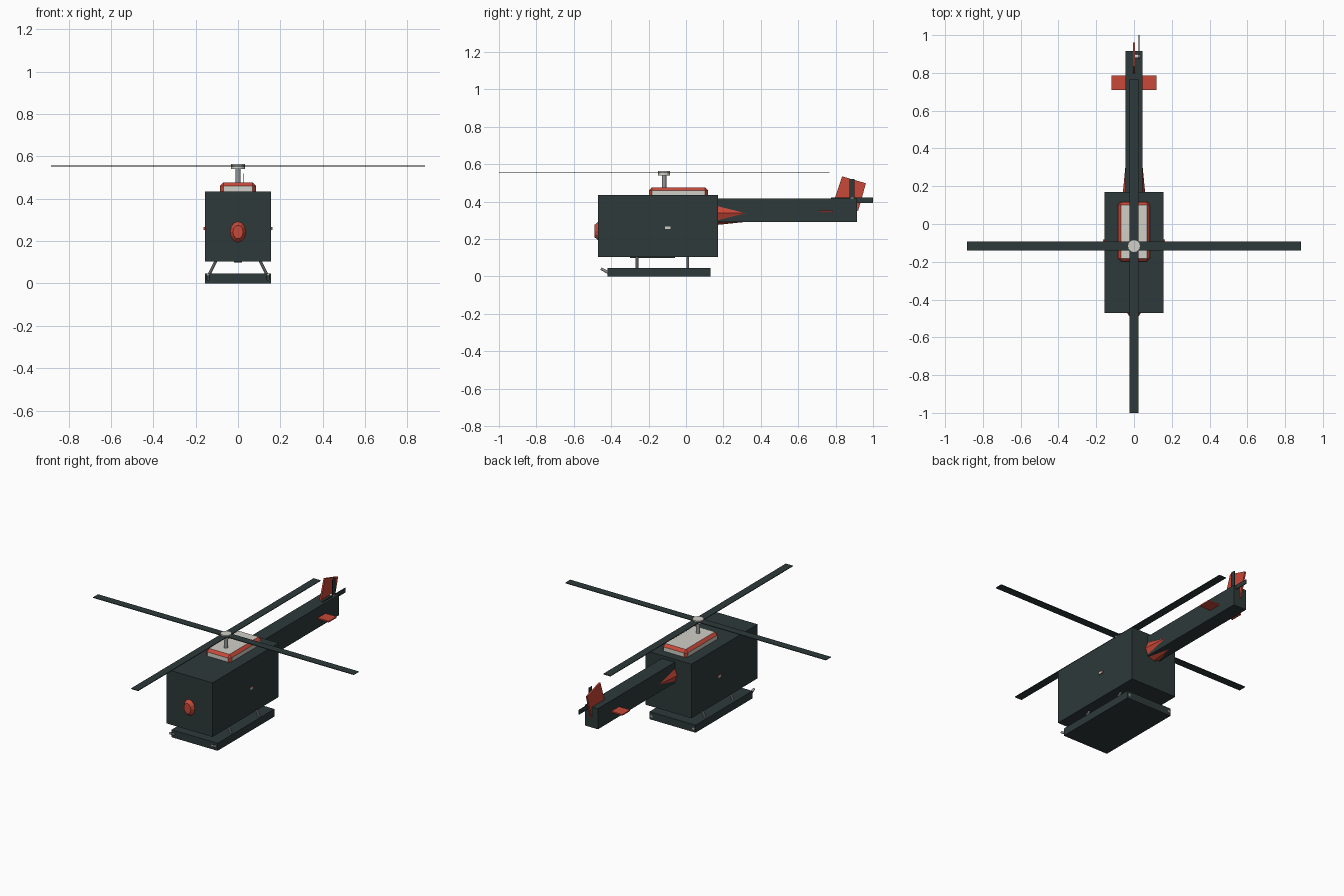
import bpy, bmesh
from math import pi
from mathutils import Matrix, Vector

cube = bpy.data.objects.get("Cube")
if cube:
    bpy.data.objects.remove(cube, do_unlink=True)


def material(name, rgb):
    m = bpy.data.materials.new(name)
    m.use_nodes = True
    m.diffuse_color = (*rgb, 1)
    m.node_tree.nodes["Principled BSDF"].inputs["Base Color"].default_value = (*rgb, 1)
    return m


DARK = material("dark slate", (0.027, 0.041, 0.041))
RED = material("brick red", (0.58, 0.065, 0.04))
WHITE = material("off white", (0.63, 0.62, 0.57))
GREY = material("metal grey", (0.3, 0.31, 0.31))


def finish(name, bm, *mats):
    bmesh.ops.recalc_face_normals(bm, faces=bm.faces)
    mesh = bpy.data.meshes.new(name)
    bm.to_mesh(mesh)
    bm.free()
    for m in mats:
        mesh.materials.append(m)
    obj = bpy.data.objects.new(name, mesh)
    bpy.context.collection.objects.link(obj)
    return obj


def box(name, x, y, z, mat):
    """Box from (min, max) ranges."""
    bm = bmesh.new()
    bmesh.ops.create_cube(bm, size=1)
    for v in bm.verts:
        v.co = [sum(r) / 2 + c * (r[1] - r[0]) for r, c in zip((x, y, z), v.co)]
    return finish(name, bm, mat)


def rod(name, a, b, r1, r2, mat, sides=12, squash=1.0):
    """Tapered rod between two points; squash narrows it across x."""
    a, b = Vector(a), Vector(b)
    bm = bmesh.new()
    bmesh.ops.create_cone(bm, cap_ends=True, segments=sides, radius1=r1, radius2=r2,
                          depth=(b - a).length)
    turn = (b - a).to_track_quat('Z', 'Y').to_matrix().to_4x4()
    bm.transform(Matrix.Translation((a + b) / 2) @ turn)
    for v in bm.verts:
        v.co.x *= squash
    return finish(name, bm, mat)


# Cabin and tail boom
box("cabin", (-0.156, 0.156), (-0.47, 0.17), (0.104, 0.435), DARK)
box("tail_boom", (-0.044, 0.044), (0.16, 0.915), (0.291, 0.417), DARK)
box("belly_plate", (-0.02, 0.02), (-0.3, -0.06), (0.098, 0.106), DARK)
rod("nose_cap", (0, -0.46, 0.243), (0, -0.49, 0.243), 0.058, 0.032, RED, 12, 0.75)
rod("boom_collar", (0, 0.15, 0.338), (0, 0.36, 0.338), 0.064, 0.042, RED, 8, 0.95)

# Engine cover: white panels framed by red bevelled edges
bm = bmesh.new()
bmesh.ops.create_cube(bm, size=1)
for v in bm.verts:
    v.co = (v.co.x * 0.17, v.co.y * 0.315 - 0.04, v.co.z * 0.1 + 0.426)
bmesh.ops.bevel(bm, geom=bm.edges[:], offset=0.016, segments=1, affect='EDGES')
bm.normal_update()
for f in bm.faces:
    f.material_index = 0 if max(abs(c) for c in f.normal) > 0.99 else 1
finish("engine_cover", bm, WHITE, RED)

# Main rotor
HUB_Y = -0.117
rod("rotor_mast", (0, HUB_Y, 0.47), (0, HUB_Y, 0.55), 0.012, 0.012, GREY)
rod("rotor_hub", (0, HUB_Y, 0.541), (0, HUB_Y, 0.563), 0.032, 0.032, WHITE)
box("rotor_blades_across", (-0.883, 0.883), (HUB_Y - 0.024, HUB_Y + 0.024), (0.552, 0.556), DARK)
box("rotor_blades_along", (-0.024, 0.024), (-1, 0.766), (0.552, 0.556), DARK)

# Tail fin and stabilizer
bm = bmesh.new()
outline = [(0.835, 0.535), (0.962, 0.498), (0.92, 0.35), (0.79, 0.4)]
face = bm.faces.new([bm.verts.new((-0.005, y, z)) for y, z in outline])
side = bmesh.ops.extrude_face_region(bm, geom=[face])
bmesh.ops.translate(bm, vec=(0.01, 0, 0),
                    verts=[g for g in side["geom"] if isinstance(g, bmesh.types.BMVert)])
finish("tail_fin", bm, RED)
box("stabilizer", (-0.118, 0.118), (0.71, 0.785), (0.344, 0.352), RED)

# Tail rotor on the left side of the fin
TY, TZ, TR, TW = 0.888, 0.408, 0.112, 0.014
box("tail_rotor_upright", (0.025, 0.029), (TY - TW, TY + TW), (TZ - TR, TZ + TR), DARK)
box("tail_rotor_level", (0.025, 0.029), (TY - TR, TY + TR), (TZ - TW, TZ + TW), DARK)
rod("tail_rotor_hub", (0.004, TY, TZ), (0.031, TY, TZ), 0.014, 0.014, WHITE)

# Landing gear
box("landing_platform", (-0.156, 0.156), (-0.42, 0.13), (0, 0.046), DARK)
for s, label in ((1, "left"), (-1, "right")):
    x = s * 0.142
    rod(label + "_skid", (x, -0.42, 0.022), (x, 0.132, 0.022), 0.008, 0.008, GREY)
    rod(label + "_skid_tip", (x, -0.41, 0.018), (x, -0.455, 0.042), 0.008, 0.007, GREY)
    for y, end in ((-0.262, "front"), (0.01, "rear")):
        rod(f"{label}_{end}_strut", (s * 0.1, y, 0.115), (x, y, 0.03), 0.007, 0.007, GREY, 8)
    # Door handle with a pale outer plate
    box(label + "_door_handle", sorted((s * 0.15, s * 0.161)), (-0.112, -0.082), (0.253, 0.267), RED)
    box(label + "_handle_plate", sorted((s * 0.161, s * 0.163)), (-0.112, -0.082), (0.253, 0.267), WHITE)
